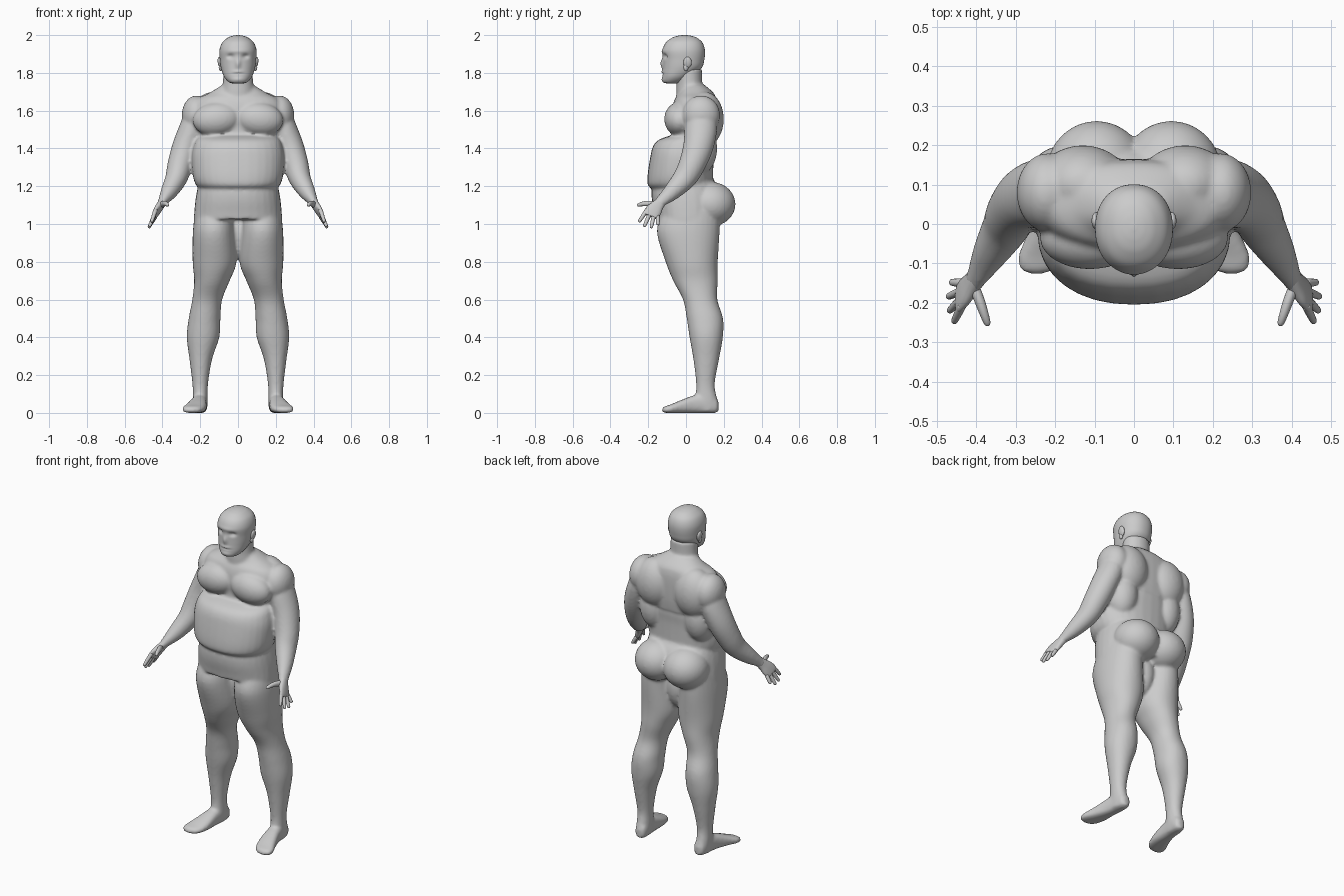
import bpy, bmesh, math
from mathutils import Vector, Matrix

skin = bpy.data.materials.new("light grey skin")
skin.diffuse_color = (0.6, 0.6, 0.6, 1)


def smooth_path(pts, sub):
    """Catmull-Rom interpolation of every number in the rings."""
    out = []
    for i in range(len(pts) - 1):
        a, b, c, d = pts[max(i - 1, 0)], pts[i], pts[i + 1], pts[min(i + 2, len(pts) - 1)]
        for k in range(sub):
            t = k / sub
            out.append([0.5 * (2 * q + (r - p) * t + (2 * p - 5 * q + 4 * r - s) * t * t
                               + (3 * q - p - 3 * r + s) * t ** 3)
                        for p, q, r, s in zip(a, b, c, d)])
    out.append(list(pts[-1]))
    return out


def loft(bm, pts, u=None, v=None, hint=(0, 1, 0), n=2.0, side=1, segs=32, sub=5):
    """Rings (x, y, z, ru, rv); fixed axes u, v or a frame that follows the path."""
    pts = smooth_path(pts, sub)
    rings = []
    for i, (x, y, z, ru, rv) in enumerate(pts):
        c = Vector((x, y, z))
        if u is None:
            t = (Vector(pts[min(i + 1, len(pts) - 1)][:3]) - Vector(pts[max(i - 1, 0)][:3])).normalized()
            h = Vector(hint)
            a = (h - t * h.dot(t)).normalized()
            b = t.cross(a)
        else:
            a, b = Vector(u), Vector(v)
        ring = []
        for k in range(segs):
            w = 2 * math.pi * k / segs
            cw, sw = math.cos(w), math.sin(w)
            p = c + a * ru * math.copysign(abs(cw) ** (2 / n), cw) + b * rv * math.copysign(abs(sw) ** (2 / n), sw)
            ring.append(bm.verts.new((p.x * side, p.y, max(p.z, 0))))
        rings.append(ring)
    for r, s in zip(rings, rings[1:]):
        for k in range(segs):
            bm.faces.new((r[k], r[(k + 1) % segs], s[(k + 1) % segs], s[k]))
    bm.faces.new(rings[0])
    bm.faces.new(rings[-1])


def ball(bm, c, r, side=1, tilt=0):
    m = (Matrix.Translation((c[0] * side, c[1], c[2])) @ Matrix.Rotation(tilt * side, 4, 'Y')
         @ Matrix.Diagonal((*r, 1)))
    bmesh.ops.create_uvsphere(bm, u_segments=32, v_segments=20, radius=1, matrix=m)


def finish(bm, name):
    bmesh.ops.recalc_face_normals(bm, faces=bm.faces)
    me = bpy.data.meshes.new(name)
    bm.to_mesh(me)
    bm.free()
    me.materials.append(skin)
    me.shade_smooth()
    ob = bpy.data.objects.new(name, me)
    bpy.context.collection.objects.link(ob)
    return ob


X, Y, Z = (1, 0, 0), (0, 1, 0), (0, 0, 1)
body = bmesh.new()

# neck
loft(body, [(0, .03, 1.62, .10, .08), (0, .02, 1.70, .087, .072), (0, .018, 1.75, .08, .068),
            (0, .015, 1.82, .078, .07)], X, Y)
# chest and sloping shoulders
loft(body, [(0, .04, 1.43, .215, .115), (0, .045, 1.50, .228, .118), (0, .045, 1.60, .24, .12),
            (0, .05, 1.66, .215, .11), (0, .055, 1.695, .15, .09), (0, .04, 1.735, .085, .06)], X, Y, n=2.3)
# belly overhanging the hips
loft(body, [(0, -.01, 1.185, .19, .15), (0, -.027, 1.20, .218, .172), (0, -.03, 1.25, .238, .174),
            (0, -.022, 1.35, .245, .168), (0, -.012, 1.41, .236, .163), (0, .0, 1.445, .222, .145),
            (0, .03, 1.47, .20, .11)], X, Y, n=2.25)
# pelvis ending in a lip above the groin
loft(body, [(0, .01, 1.025, .234, .172), (0, .01, 1.06, .232, .178), (0, .005, 1.13, .225, .186),
            (0, .0, 1.19, .214, .178), (0, .0, 1.24, .20, .14)], X, Y, n=2.3)
# groin core set back between the thighs
ball(body, (0, .05, .95), (.075, .09, .14))

for s in (1, -1):
    # chest muscles, back muscles, shoulder, buttock
    ball(body, (.112, -.035, 1.555), (.128, .08, .09), s, .12)
    ball(body, (.13, .10, 1.555), (.12, .10, .145), s)
    ball(body, (.15, .07, 1.40), (.09, .095, .14), s)
    ball(body, (.22, .08, 1.575), (.078, .10, .105), s)
    ball(body, (.095, .13, 1.105), (.128, .132, .118), s)
    # leg
    loft(body, [(.125, .03, 1.07, .10, .15), (.128, .012, .96, .111, .166), (.124, .030, .80, .116, .138),
                (.138, .050, .70, .094, .118), (.163, .075, .60, .079, .091), (.177, .100, .50, .084, .096),
                (.185, .107, .40, .086, .088), (.197, .107, .285, .060, .068), (.2, .103, .15, .041, .049),
                (.2, .108, .06, .039, .06), (.2, .11, .01, .034, .053)], X, Y, n=2.1, side=s)
    # foot
    loft(body, [(.197, .172, .033, .015, .025), (.197, .155, .042, .033, .042), (.2, .10, .05, .038, .052),
                (.207, .04, .045, .042, .047), (.22, -.03, .032, .053, .034), (.236, -.08, .022, .058, .023),
                (.245, -.113, .017, .045, .017), (.247, -.126, .014, .02, .012)], X, Z, n=2.6, side=s)
    # arm
    loft(body, [(.215, .08, 1.62, .06, .055), (.238, .08, 1.52, .085, .068), (.278, .065, 1.41, .08, .07),
                (.308, .03, 1.31, .07, .066), (.328, -.01, 1.24, .062, .058), (.366, -.075, 1.17, .046, .044),
                (.397, -.13, 1.122, .032, .026), (.41, -.15, 1.10, .03, .02)], side=s)

# fuse the muscles into one skin
raw = finish(body, "body_form")
rm = raw.modifiers.new("fuse", 'REMESH')
rm.mode = 'VOXEL'
rm.voxel_size = 0.009
sm = raw.modifiers.new("soften", 'SMOOTH')
sm.factor = 0.5
sm.iterations = 5
skin_mesh = bpy.data.meshes.new_from_object(raw.evaluated_get(bpy.context.evaluated_depsgraph_get()))
bpy.data.objects.remove(raw)
skin_mesh.name = "body"
skin_mesh.materials.clear()
skin_mesh.materials.append(skin)
skin_mesh.shade_smooth()
bpy.context.collection.objects.link(bpy.data.objects.new("body", skin_mesh))

# head with pressed-in eyes, raised nose, brow, lips and chin
head = bmesh.new()
loft(head, [(0, -.07, 1.745, .03, .035), (0, -.068, 1.752, .05, .053), (0, -.048, 1.78, .074, .076),
            (0, -.02, 1.825, .09, .102), (0, -.012, 1.87, .096, .109), (0, -.012, 1.92, .098, .112),
            (0, -.010, 1.96, .084, .097), (0, -.008, 1.985, .056, .067), (0, -.008, 1.996, .03, .036),
            (0, -.008, 2.0, .006, .008)], X, Y, n=2.15, segs=72, sub=8)
marks = [(.04, 1.888, .017, .012, .014), (-.04, 1.888, .017, .012, .014),   # eyes
         (0, 1.85, .012, .026, -.014), (0, 1.915, .05, .012, -.004),        # nose, brow
         (0, 1.806, .025, .008, -.006), (0, 1.795, .028, .003, .005),       # lips
         (0, 1.765, .03, .012, -.005)]                                      # chin
for p in head.verts:
    if p.co.y < -.04:
        p.co.y += sum(d * math.exp(-((p.co.x - x) / w) ** 2 - ((p.co.z - z) / h) ** 2)
                      for x, z, w, h, d in marks)
finish(head, "head")

for s, label in ((1, "left"), (-1, "right")):
    # ear: rim and lobe
    ear = bmesh.new()
    ball(ear, (.096, .008, 1.855), (.011, .022, .03), s, .15)
    ball(ear, (.093, .0, 1.83), (.009, .013, .02), s)
    finish(ear, label + "_ear")
    # hand: palm, four fingers, thumb
    hand = bmesh.new()
    wide = (0, -.85, .52)
    loft(hand, [(.392, -.12, 1.13, .024, .022), (.41, -.148, 1.10, .032, .02),
                (.428, -.17, 1.072, .042, .017), (.443, -.187, 1.048, .042, .012),
                (.446, -.19, 1.042, .034, .007)], hint=wide, side=s, n=2.3)
    tips = [(.458, -.25, 1.01), (.470, -.222, .985), (.473, -.185, .978), (.465, -.148, .995)]
    for i, tip in enumerate(tips):
        k = .033 - .022 * i
        base = Vector((.436, -.178, 1.058)) + Vector(wide) * k
        tip = Vector(tip)
        loft(hand, [(*base.lerp(tip, f), r, r) for f, r in
                    ((0, .011), (.45, .0105), (.9, .0085), (.98, .005), (1, .001))],
             hint=wide, side=s, segs=14, sub=3)
    loft(hand, [(.408, -.155, 1.10, .018, .014), (.392, -.195, 1.108, .015, .013),
                (.38, -.23, 1.106, .012, .011), (.372, -.253, 1.10, .008, .008),
                (.370, -.258, 1.098, .002, .002)], hint=Z, side=s, segs=16, sub=3)
    finish(hand, label + "_hand")
